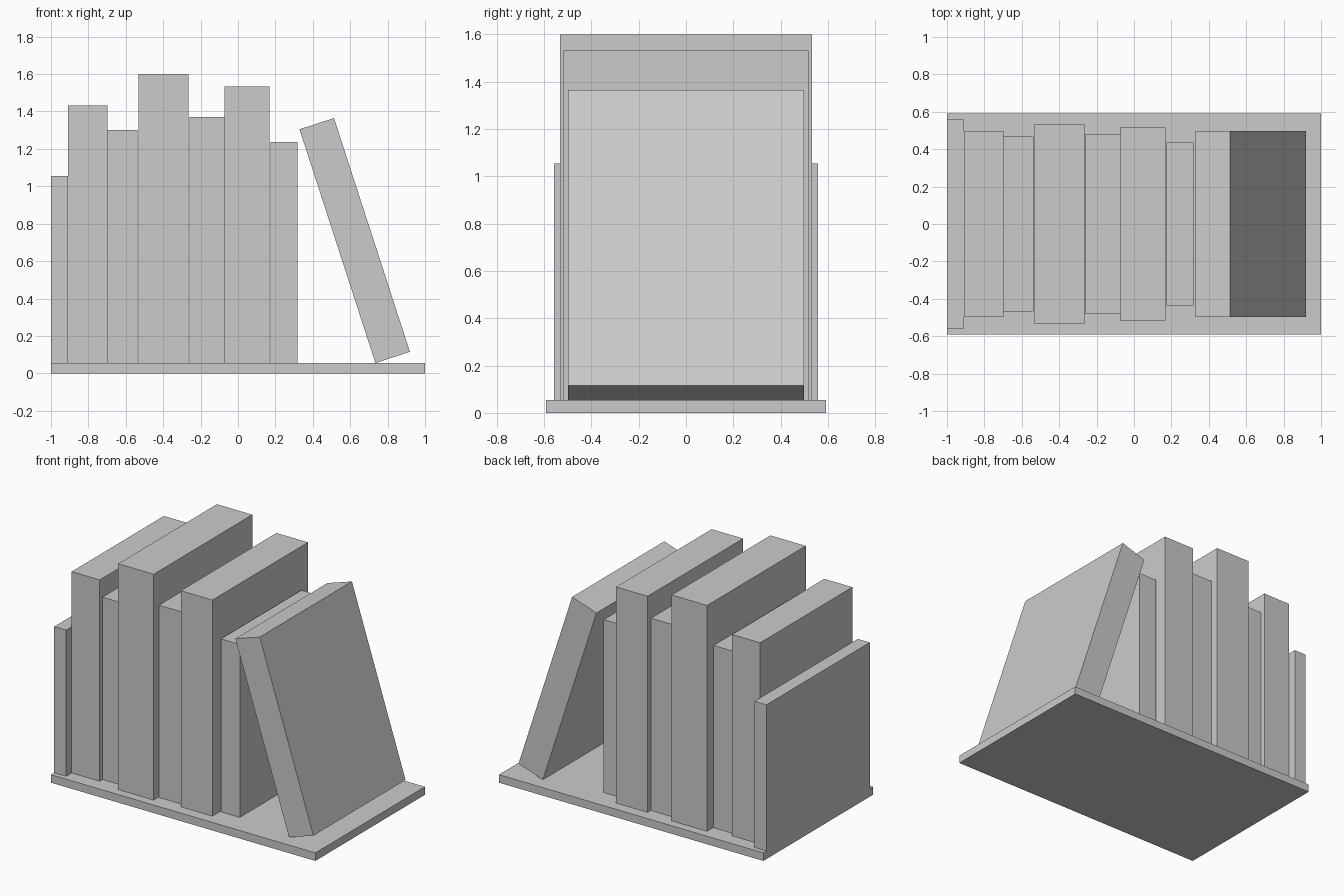
import bpy
import math
from mathutils import Matrix, Vector

cube = bpy.data.objects.get("Cube")
if cube:
    bpy.data.objects.remove(cube, do_unlink=True)

# One plain grey for everything
grey = bpy.data.materials.new("plain_grey")
grey.use_nodes = True
colour = (0.6, 0.6, 0.6, 1)
grey.diffuse_color = colour
grey.node_tree.nodes["Principled BSDF"].inputs["Base Color"].default_value = colour


def box(name, x0, x1, half_depth, z0, z1):
    """Box spanning x0..x1 and z0..z1, centred on y = 0."""
    bpy.ops.mesh.primitive_cube_add(size=1, location=((x0 + x1) / 2, 0, (z0 + z1) / 2))
    obj = bpy.context.object
    obj.name = name
    obj.data.transform(Matrix.Diagonal((x1 - x0, 2 * half_depth, z1 - z0, 1)))
    obj.data.materials.append(grey)
    return obj


BASE_TOP = 0.055

# Base board and the upright end panel
box("base_board", -1, 1, 0.592, 0, BASE_TOP)
box("end_panel", -1, -0.91, 0.558, BASE_TOP, 1.055)

# Upright books: left edge, right edge, half depth, top
books = [
    (-0.91, -0.698, 0.498, 1.432),
    (-0.698, -0.536, 0.467, 1.302),
    (-0.533, -0.265, 0.533, 1.6),
    (-0.26, -0.073, 0.482, 1.37),
    (-0.071, 0.168, 0.517, 1.533),
    (0.175, 0.318, 0.435, 1.238),
]
for i, (x0, x1, depth, top) in enumerate(books, 1):
    box(f"upright_book_{i}", x0, x1, depth, BASE_TOP, top)

# Book leaning to one side, resting on its lower corner
lean = box("leaning_book", -0.097, 0.097, 0.498, -0.657, 0.657)
lean.location = Vector((0.624, 0, 0.71))
lean.rotation_euler.y = math.radians(-18)
